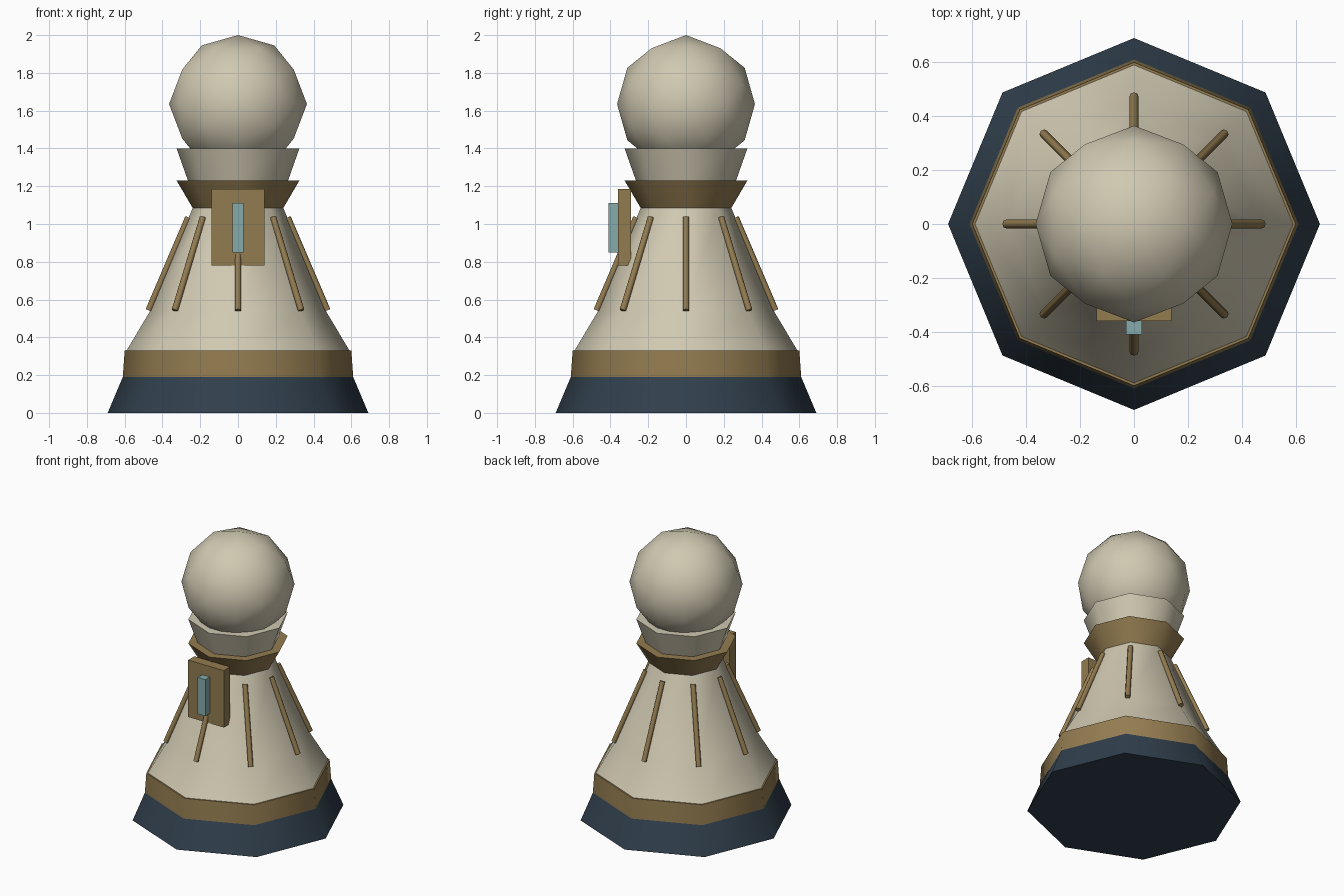
import bpy, bmesh, math
from mathutils import Vector

if "Cube" in bpy.data.objects:
    bpy.data.objects.remove(bpy.data.objects["Cube"], do_unlink=True)


def material(name, rgb):
    m = bpy.data.materials.new(name)
    m.use_nodes = True
    m.diffuse_color = (*rgb, 1)
    m.node_tree.nodes["Principled BSDF"].inputs["Base Color"].default_value = (*rgb, 1)
    return m


cream = material("cream", (0.63, 0.58, 0.44))
brass = material("brass", (0.29, 0.20, 0.08))
navy = material("navy", (0.03, 0.05, 0.073))
teal = material("teal", (0.24, 0.41, 0.41))


def finish(obj, name, mat):
    obj.name = obj.data.name = name
    obj.data.materials.append(mat)
    bpy.ops.object.select_all(action='DESELECT')
    obj.select_set(True)
    bpy.context.view_layer.objects.active = obj
    bpy.ops.object.shade_smooth_by_angle(angle=math.radians(50))
    return obj


def turned(name, profile, mat, sides=8):
    """Closed solid from (radius, height) pairs, with corners on the axes."""
    bm = bmesh.new()
    rings = []
    for r, z in profile:
        angles = [math.tau * i / sides for i in range(sides)]
        rings.append([bm.verts.new((r * math.cos(a), r * math.sin(a), z)) for a in angles])
    for low, high in zip(rings, rings[1:]):
        for i in range(sides):
            j = (i + 1) % sides
            bm.faces.new((low[i], low[j], high[j], high[i]))
    bm.faces.new(rings[0][::-1])
    bm.faces.new(rings[-1])
    mesh = bpy.data.meshes.new(name)
    bm.to_mesh(mesh)
    bm.free()
    obj = bpy.data.objects.new(name, mesh)
    bpy.context.collection.objects.link(obj)
    return finish(obj, name, mat)


def box(name, low, high, mat):
    low, high = Vector(low), Vector(high)
    bpy.ops.mesh.primitive_cube_add(size=1, location=(low + high) / 2)
    obj = bpy.context.object
    obj.scale = high - low
    return finish(obj, name, mat)


def rod(name, start, end, radius, mat):
    axis = end - start
    bpy.ops.mesh.primitive_cylinder_add(vertices=8, radius=radius, depth=axis.length,
                                        location=(start + end) / 2)
    obj = bpy.context.object
    obj.rotation_euler = axis.to_track_quat('Z', 'Y').to_euler()
    return finish(obj, name, mat)


# Stacked octagonal body
turned("base", [(0.69, 0), (0.61, 0.19)], navy)
turned("base_band", [(0.61, 0.19), (0.60, 0.33)], brass)
turned("body", [(0.59, 0.33), (0.465, 0.54), (0.24, 1.085)], cream)
turned("collar", [(0.24, 1.085), (0.325, 1.23)], brass)
turned("neck", [(0.265, 1.23), (0.325, 1.40)], cream)

# Faceted ball head, turned so that an edge lies across the top
bpy.ops.mesh.primitive_ico_sphere_add(subdivisions=2, radius=0.365, location=(0, 0, 1.635))
head = bpy.context.object
head.rotation_euler.y = -math.atan(2) / 2
finish(head, "head", cream)

# Ribs down the corners of the body
for i in range(8):
    a = math.tau * i / 8
    out = Vector((math.cos(a), math.sin(a), 0))
    rod(f"rib_{i + 1}", out * 0.473 + Vector((0, 0, 0.543)),
        out * 0.263 + Vector((0, 0, 1.035)), 0.017, brass)

# Chest plate with its bar
box("chest_plate", (-0.14, -0.36, 0.78), (0.14, -0.29, 1.185), brass)
box("chest_bar", (-0.03, -0.41, 0.85), (0.03, -0.355, 1.11), teal)
